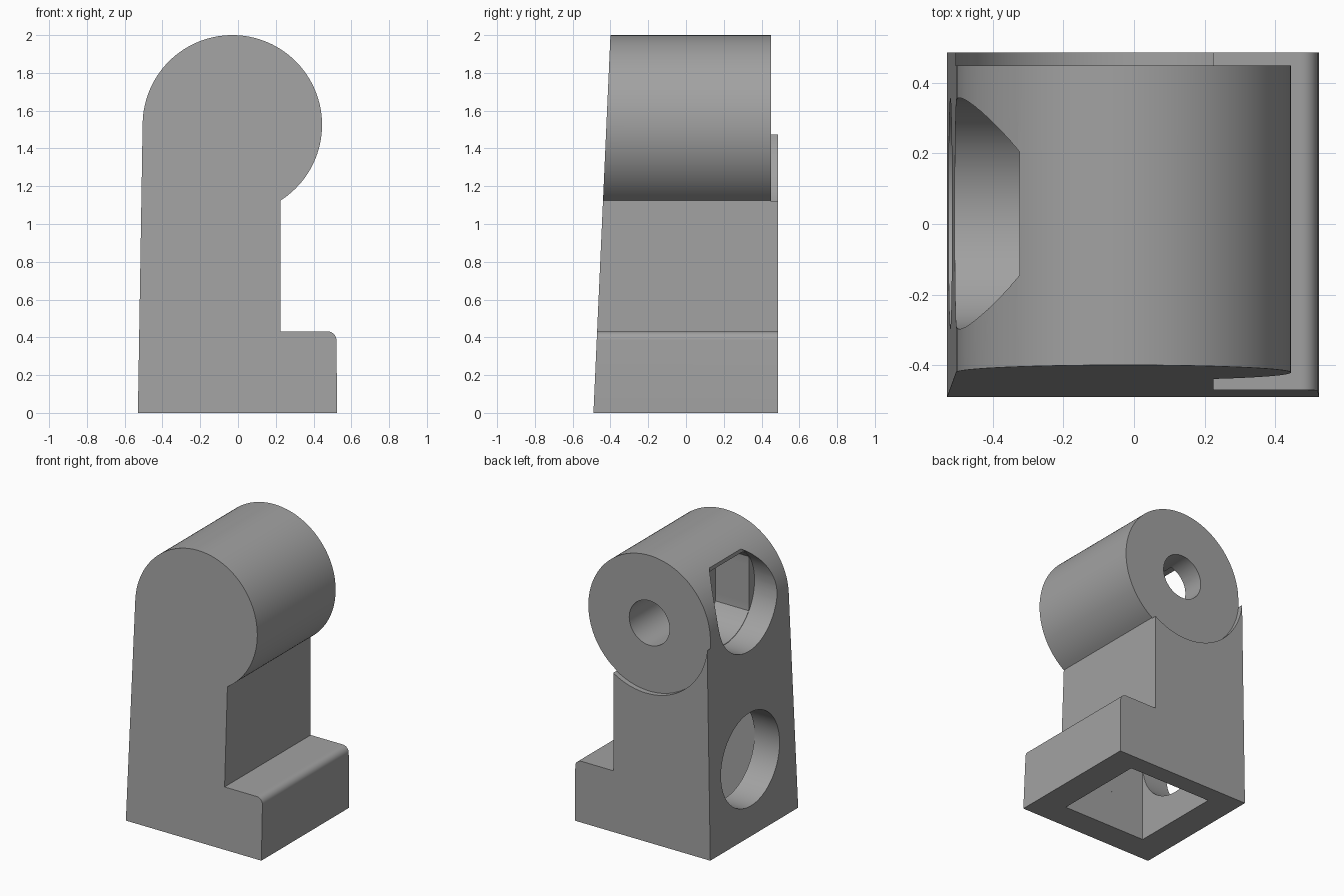
import bpy, bmesh, math

if "Cube" in bpy.data.objects:
    bpy.data.objects.remove(bpy.data.objects["Cube"])

grey = bpy.data.materials.new("mid_grey")
grey.diffuse_color = (0.36, 0.36, 0.36, 1)
grey.use_nodes = True
grey.node_tree.nodes["Principled BSDF"].inputs["Base Color"].default_value = grey.diffuse_color


def circle(cx, cy, r, a0=0, a1=360, n=64):
    full = abs(a1 - a0) >= 360
    steps = n if full else n + 1
    return [(cx + r * math.cos(math.radians(a0 + (a1 - a0) * i / n)),
             cy + r * math.sin(math.radians(a0 + (a1 - a0) * i / n))) for i in range(steps)]


def prism(name, pts, axis, a, b):
    """Extrude a 2D outline along 'x' (outline in y,z) or 'y' (outline in x,z)."""
    place = (lambda p, t: (t, p[0], p[1])) if axis == 'x' else (lambda p, t: (p[0], t, p[1]))
    bm = bmesh.new()
    near = [bm.verts.new(place(p, a)) for p in pts]
    far = [bm.verts.new(place(p, b)) for p in pts]
    bm.faces.new(near)
    bm.faces.new(far[::-1])
    for i in range(len(pts)):
        j = (i + 1) % len(pts)
        bm.faces.new((near[j], near[i], far[i], far[j]))
    bmesh.ops.recalc_face_normals(bm, faces=bm.faces[:])
    me = bpy.data.meshes.new(name)
    bm.to_mesh(me)
    bm.free()
    me.materials.append(grey)
    ob = bpy.data.objects.new(name, me)
    bpy.context.collection.objects.link(ob)
    return ob


def box(name, x0, x1, y0, y1, z0, z1):
    return prism(name, [(y0, z0), (y1, z0), (y1, z1), (y0, z1)], 'x', x0, x1)


def cut(target, cutter):
    cutter.hide_render = True
    mod = target.modifiers.new("cut", 'BOOLEAN')
    mod.operation = 'DIFFERENCE'
    mod.solver = 'EXACT'
    mod.object = cutter
    bpy.context.view_layer.objects.active = target
    bpy.ops.object.modifier_apply(modifier=mod.name)
    bpy.data.objects.remove(cutter, do_unlink=True)


# Body: side profile with toe step and round barrel on top
CX, CZ, R = -0.03, 1.525, 0.475
profile = [(-0.53, 0), (0.525, 0)]
profile += circle(0.475, 0.385, 0.046, 0, 90, 8)
profile += [(0.225, 0.431)]
profile += circle(CX, CZ, R, -57.5, 179, 80)
body = prism("leg_body", profile, 'y', -0.49, 0.487)
for v in body.data.vertices:        # front face leans back
    if v.co.y < 0:
        v.co.y += 0.045 * v.co.z

# Recessed barrel end and its pin hole at the back
cut(body, prism("barrel_recess", circle(CX, CZ, 0.479, n=96), 'y', 0.45, 0.7))

# Hollow underside
cut(body, box("foot_hollow", -0.325, 0.325, -0.3, 0.36, -0.1, 0.26))
cut(body, box("leg_hollow", -0.3251, 0.07, -0.2999, 0.3599, 0.1, 0.95))

# Round side holes
cut(body, prism("lower_side_hole", circle(0.03, 0.537, 0.326), 'x', -0.7, -0.32))
cut(body, prism("upper_side_hole", circle(0.03, 1.62, 0.328), 'x', -0.7, -0.325))

# Narrower slot behind the upper side hole
slot = [(min(max(y, -0.235), 0.295), min(z, 1.87)) for y, z in circle(0.03, 1.62, 0.325, n=60)]
cut(body, prism("upper_slot", slot, 'x', -0.34, -0.067))

# Pin hole
cut(body, prism("pin_hole", circle(CX, CZ, 0.157, n=48), 'y', -0.1, 0.7))

bpy.ops.object.select_all(action='DESELECT')
body.select_set(True)
bpy.context.view_layer.objects.active = body
bpy.ops.object.shade_smooth_by_angle(angle=math.radians(30))
